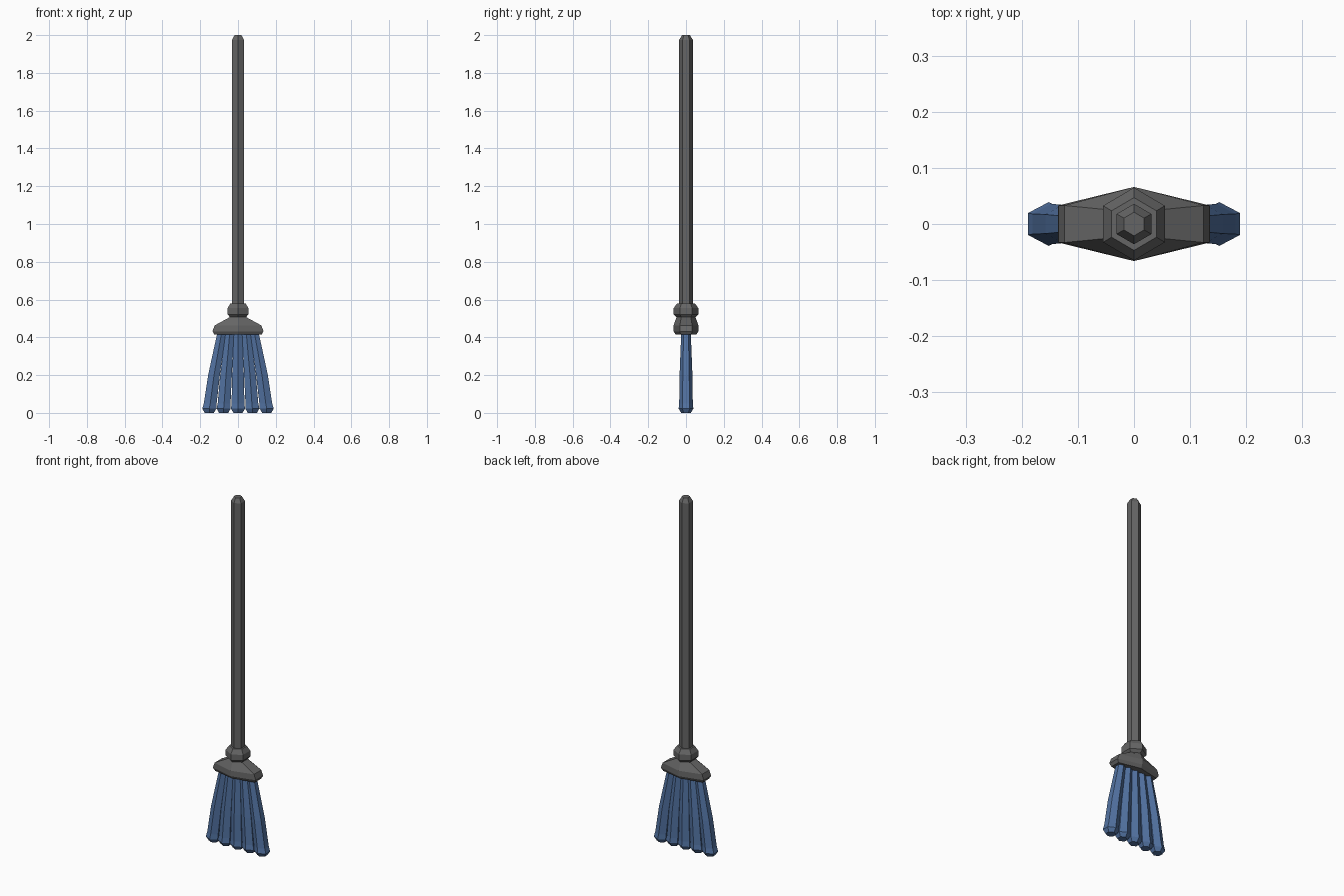
import bpy, bmesh, math

if "Cube" in bpy.data.objects:
    bpy.data.objects.remove(bpy.data.objects["Cube"])


def material(name, rgb):
    m = bpy.data.materials.new(name)
    m.diffuse_color = (*rgb, 1)
    m.use_nodes = True
    m.node_tree.nodes["Principled BSDF"].inputs["Base Color"].default_value = m.diffuse_color
    return m


grey = material("dark grey", (0.13, 0.13, 0.13))
blue = material("bristle blue", (0.085, 0.17, 0.36))


def hex_loft(name, rings, mat):
    """Skin hexagonal rings (centre x, z, half width x, half depth y), bottom to top."""
    bm = bmesh.new()
    loops = []
    for cx, z, hx, hy in rings:
        pts = [(math.cos(math.radians(a)), math.sin(math.radians(a))) for a in range(30, 390, 60)]
        loops.append([bm.verts.new((cx + hx * c / math.cos(math.pi / 6), hy * s, z)) for c, s in pts])
    for a, b in zip(loops, loops[1:]):
        for i in range(6):
            j = (i + 1) % 6
            bm.faces.new((a[i], a[j], b[j], b[i]))
    bm.faces.new(loops[0][::-1])
    bm.faces.new(loops[-1])
    me = bpy.data.meshes.new(name)
    bm.to_mesh(me)
    bm.free()
    me.materials.append(mat)
    ob = bpy.data.objects.new(name, me)
    bpy.context.collection.objects.link(ob)


# Handle with chamfered tip
hex_loft("handle", [(0, 0.5, 0.031, 0.036), (0, 1.975, 0.031, 0.036),
                    (0, 2.0, 0.018, 0.021)], grey)

# Collar and flared bristle holder
hex_loft("holder", [(0, 0.415, 0.125, 0.055), (0, 0.432, 0.135, 0.066),
                    (0, 0.463, 0.124, 0.066), (0, 0.507, 0.043, 0.05),
                    (0, 0.522, 0.055, 0.065), (0, 0.555, 0.055, 0.065),
                    (0, 0.58, 0.04, 0.047)], grey)

# Five bristle tufts fanning outwards: (z, spacing, half width, half depth)
profile = [(0, 0.076, 0.024, 0.025), (0.022, 0.076, 0.037, 0.039),
           (0.05, 0.0735, 0.034, 0.036), (0.2, 0.0635, 0.031, 0.034),
           (0.33, 0.052, 0.026, 0.029), (0.43, 0.043, 0.022, 0.025)]
for k in range(-2, 3):
    hex_loft(f"bristle_tuft_{k + 3}", [(k * s, z, hx, hy) for z, s, hx, hy in profile], blue)
